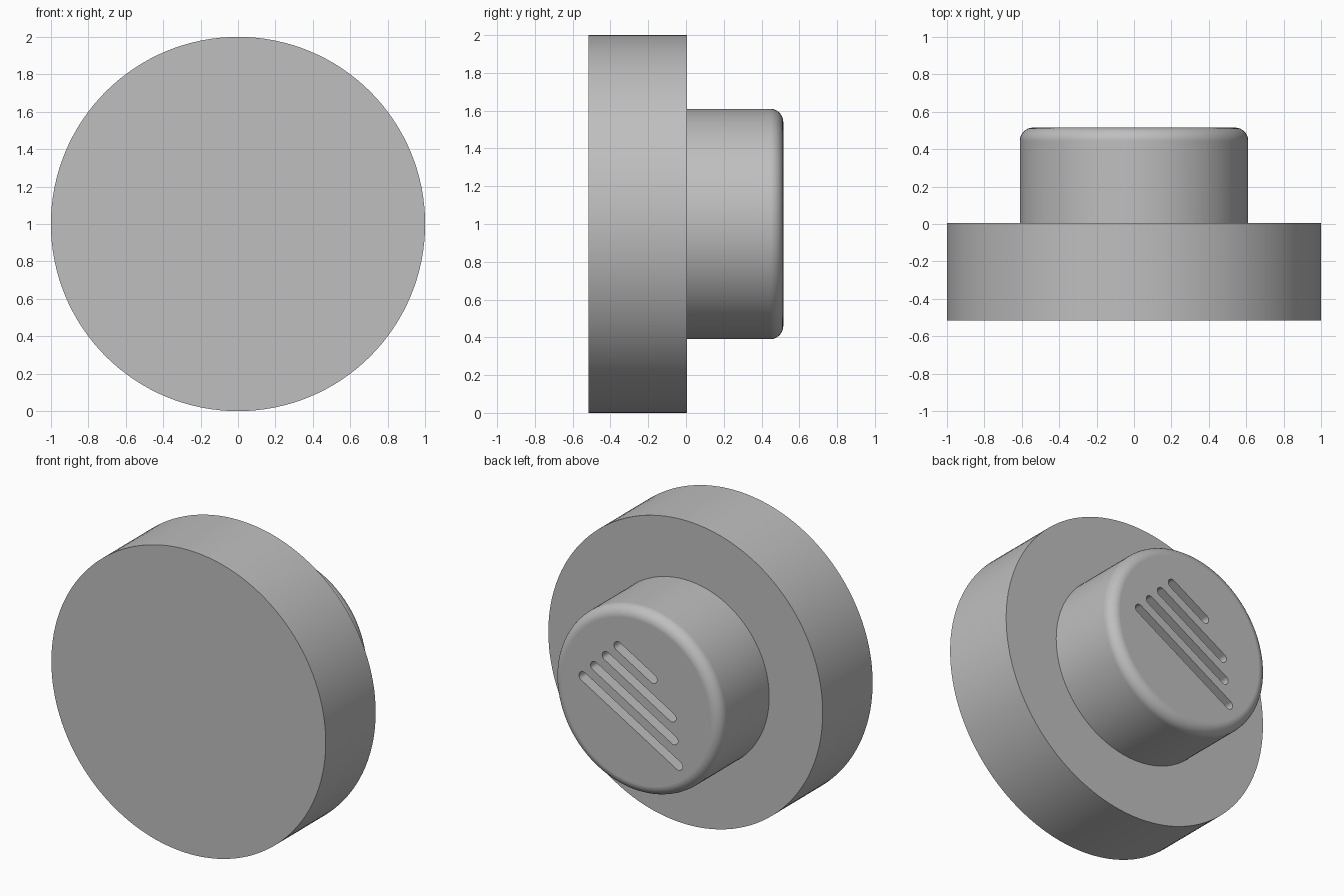
import bpy, bmesh
from math import sin, cos, pi, radians
from mathutils import Matrix, Vector

cube = bpy.data.objects.get("Cube")
if cube:
    bpy.data.objects.remove(cube, do_unlink=True)

grey = bpy.data.materials.new("plain grey")
grey.use_nodes = True
grey.diffuse_color = (0.52, 0.52, 0.52, 1)
grey.node_tree.nodes["Principled BSDF"].inputs["Base Color"].default_value = grey.diffuse_color


def make_object(name, bm):
    bmesh.ops.recalc_face_normals(bm, faces=bm.faces)
    mesh = bpy.data.meshes.new(name)
    bm.to_mesh(mesh)
    bm.free()
    mesh.materials.append(grey)
    obj = bpy.data.objects.new(name, mesh)
    bpy.context.collection.objects.link(obj)
    return obj


def activate(obj):
    bpy.ops.object.select_all(action='DESELECT')
    obj.select_set(True)
    bpy.context.view_layer.objects.active = obj


def disc(name, radius, y0, y1, rounding=0):
    """Cylinder along y, optionally rounded on its back rim."""
    bm = bmesh.new()
    place = Matrix.Translation((0, (y0 + y1) / 2, 1)) @ Matrix.Rotation(pi / 2, 4, 'X')
    bmesh.ops.create_cone(bm, cap_ends=True, segments=128, radius1=radius,
                          radius2=radius, depth=y1 - y0, matrix=place)
    if rounding:
        rim = [e for e in bm.edges if all(v.co.y > y1 - 0.001 for v in e.verts)]
        bmesh.ops.bevel(bm, geom=rim, offset=rounding, segments=8,
                        profile=0.5, affect='EDGES')
    return make_object(name, bm)


BACK = 0.515
plate = disc("large_disc", 1.0, -BACK, 0.005)
boss = disc("rounded_boss", 0.61, 0.0, BACK, rounding=0.07)

# Four slanted round-ended slots: start, end, and offset across the slots
slots = [(-0.282, 0.012, 0.219), (-0.312, 0.24, 0.10),
         (-0.342, 0.325, -0.02), (-0.37, 0.435, -0.14)]
half_width, depth, steps = 0.03, 0.12, 12
along = Vector((-cos(radians(30)), 0, -sin(radians(30))))
across = Vector((-sin(radians(30)), 0, cos(radians(30))))

bm = bmesh.new()
for start, end, offset in slots:
    outline = []
    for centre, turn in ((end, -pi / 2), (start, pi / 2)):
        for i in range(steps + 1):
            a = turn + pi * i / steps
            p = along * (centre + half_width * cos(a)) + across * (offset + half_width * sin(a))
            outline.append(bm.verts.new(p + Vector((0, BACK - depth, 1))))
    floor = bm.faces.new(outline)
    walls = bmesh.ops.extrude_face_region(bm, geom=[floor])
    top = [g for g in walls["geom"] if isinstance(g, bmesh.types.BMVert)]
    bmesh.ops.translate(bm, verts=top, vec=(0, depth + 0.1, 0))
cutter = make_object("slot_cutter", bm)
cutter.hide_render = True

# Cut the slots into the boss
cut = boss.modifiers.new("slots", 'BOOLEAN')
cut.operation, cut.solver, cut.object = 'DIFFERENCE', 'EXACT', cutter
activate(boss)
bpy.ops.object.modifier_apply(modifier=cut.name)
bpy.data.objects.remove(cutter, do_unlink=True)

# Smooth round walls with crisp rims and flat caps
for obj in (plate, boss):
    activate(obj)
    bpy.ops.object.shade_smooth_by_angle(angle=radians(30))
    weighted = obj.modifiers.new("flat_caps", 'WEIGHTED_NORMAL')
    weighted.keep_sharp = True
